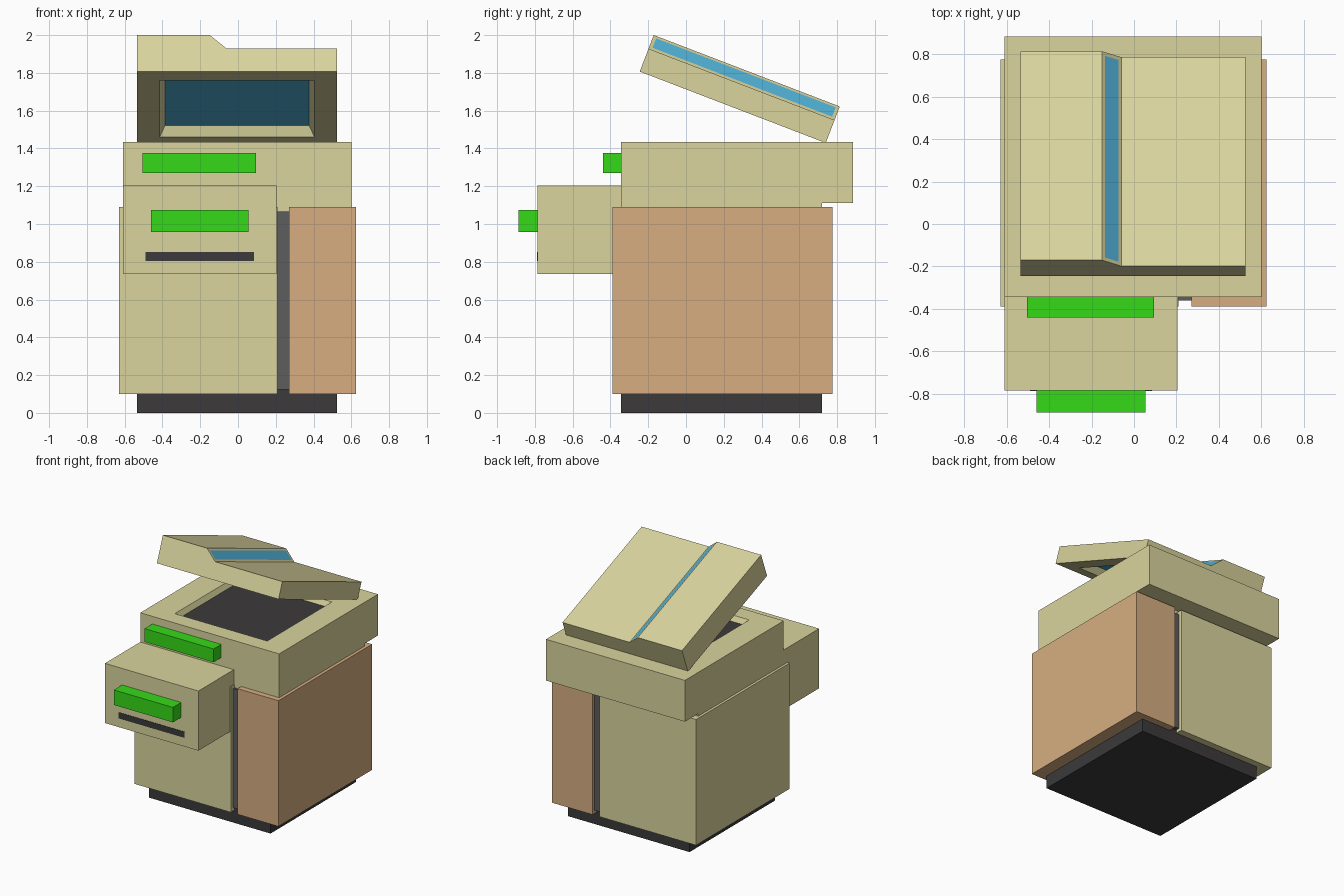
import bpy, bmesh, math
from mathutils import Vector

if "Cube" in bpy.data.objects:
    bpy.data.objects.remove(bpy.data.objects["Cube"])


def material(name, rgb):
    m = bpy.data.materials.new(name)
    m.diffuse_color = (*rgb, 1)
    m.use_nodes = True
    m.node_tree.nodes["Principled BSDF"].inputs["Base Color"].default_value = m.diffuse_color
    return m


KHAKI = material("khaki", (0.70, 0.66, 0.34))
TAN = material("tan", (0.68, 0.42, 0.22))
GREEN = material("green", (0.037, 0.70, 0.01))
BLUE = material("blue", (0.09, 0.48, 0.74))
BLACK = material("black", (0.045, 0.042, 0.042))
GREY = material("grey", (0.11, 0.11, 0.11))


def finish(name, bm, *mats):
    mesh = bpy.data.meshes.new(name)
    bm.to_mesh(mesh)
    bm.free()
    for m in mats:
        mesh.materials.append(m)
    ob = bpy.data.objects.new(name, mesh)
    bpy.context.collection.objects.link(ob)
    return ob


def prism(profile, direction):
    """Closed profile of 3D points extruded along a vector."""
    bm = bmesh.new()
    face = bm.faces.new([bm.verts.new(p) for p in profile])
    ext = bmesh.ops.extrude_face_region(bm, geom=[face], use_keep_orig=True)
    verts = [g for g in ext["geom"] if isinstance(g, bmesh.types.BMVert)]
    bmesh.ops.translate(bm, verts=verts, vec=direction)
    bmesh.ops.recalc_face_normals(bm, faces=bm.faces)
    bm.normal_update()
    return bm


def box(name, x, y, z, mat):
    pts = [(x[0], y[0], z[0]), (x[1], y[0], z[0]), (x[1], y[1], z[0]), (x[0], y[1], z[0])]
    return finish(name, prism(pts, (0, 0, z[1] - z[0])), mat)


def face_towards(bm, direction):
    d = Vector(direction).normalized()
    return max(bm.faces, key=lambda f: f.normal.dot(d))


def recess(bm, face, x, y, taper, depth, mat_index):
    """Sink a tapered rectangular pocket into a horizontal face."""
    mid = face.calc_center_median()
    bmesh.ops.inset_individual(bm, faces=[face], thickness=0.05)
    for v in face.verts:
        v.co.x = x[0] if v.co.x < mid.x else x[1]
        v.co.y = y[0] if v.co.y < mid.y else y[1]
    bm.normal_update()
    bmesh.ops.inset_individual(bm, faces=[face], thickness=taper, depth=-depth)
    face.material_index = mat_index


# Plinth, inner core and the two side cabinets
box("plinth", (-0.535, 0.525), (-0.345, 0.72), (0, 0.125), BLACK)
box("inner_core", (-0.55, 0.55), (-0.36, 0.75), (0.125, 1.065), GREY)
box("left_cabinet", (-0.63, 0.21), (-0.39, 0.775), (0.1, 1.09), KHAKI)
box("right_cabinet", (0.27, 0.625), (-0.39, 0.775), (0.1, 1.09), TAN)

# Scanner bed: stepped underside at the back, glass pocket on top
side = [(-0.345, 1.06), (0.72, 1.06), (0.72, 1.11), (0.885, 1.11), (0.885, 1.435), (-0.345, 1.435)]
bm = prism([(-0.61, y, z) for y, z in side], (1.21, 0, 0))
recess(bm, face_towards(bm, (0, 0, 1)), (-0.40, 0.405), (-0.215, 0.59), 0.03, 0.04, 1)
finish("scanner_bed", bm, KHAKI, BLACK)

# Front unit with paper slot, and the two green control bars
box("front_unit", (-0.61, 0.205), (-0.785, -0.34), (0.735, 1.205), KHAKI)
box("paper_slot", (-0.49, 0.085), (-0.788, -0.78), (0.805, 0.852), BLACK)
box("upper_control_bar", (-0.505, 0.095), (-0.44, -0.34), (1.27, 1.375), GREEN)
box("lower_control_bar", (-0.46, 0.055), (-0.888, -0.78), (0.957, 1.075), GREEN)

# Raised lid: stepped top with a blue strip, blue pocket underneath
section = [(-0.535, 0), (-0.535, 0.207), (-0.15, 0.207), (-0.06, 0.13), (0.525, 0.13), (0.525, 0)]
bm = prism([(x, 0, z) for x, z in section], (0, 1.055, 0))
strip = face_towards(bm, (0.077, 0, 0.09))
under = face_towards(bm, (0, 0, -1))
bmesh.ops.inset_individual(bm, faces=[strip], thickness=0.026)
strip.material_index = 1
recess(bm, under, (-0.415, 0.405), (0.13, 0.97), 0.04, 0.055, 1)
lid = finish("lid", bm, KHAKI, BLUE)
lid.location = (0, -0.245, 1.807)
lid.rotation_euler.x = math.radians(-21)
